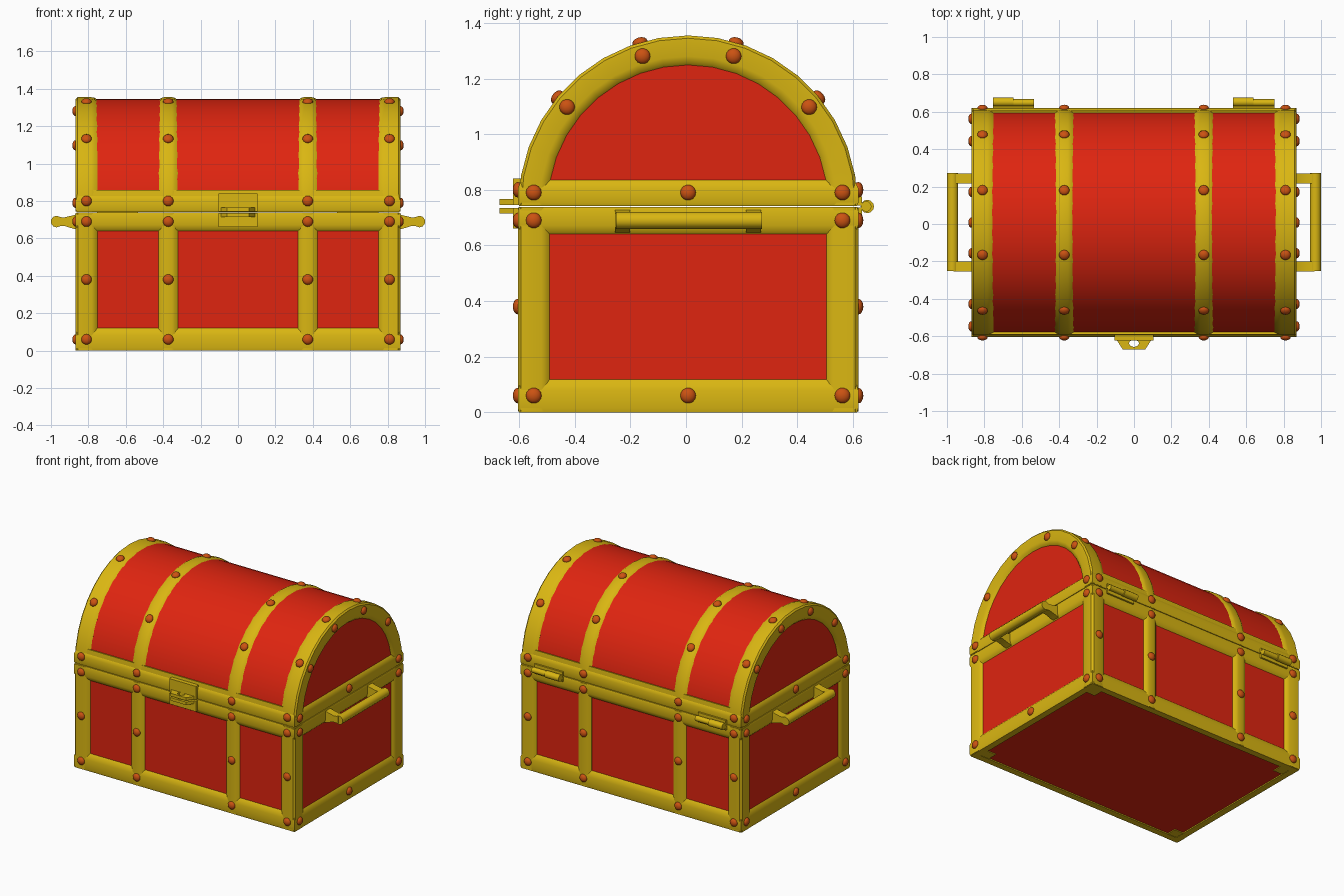
import bpy, bmesh, math
from mathutils import Matrix, Vector

if "Cube" in bpy.data.objects:
    bpy.data.objects.remove(bpy.data.objects["Cube"])

CY, HX, HY = 0.0075, 0.868, 0.612   # centre in y, half width, half depth
SPLIT, AXIS_Z, R = 0.74, 0.745, 0.61  # lid split, arch axis height, arch radius


def material(name, rgb):
    m = bpy.data.materials.new(name)
    m.diffuse_color = (*rgb, 1)
    m.use_nodes = True
    m.node_tree.nodes["Principled BSDF"].inputs["Base Color"].default_value = m.diffuse_color
    return m


GOLD = material("gold", (0.70, 0.47, 0.006))
RED = material("red", (0.74, 0.018, 0.005))
RIVET = material("copper", (0.60, 0.085, 0.006))


def finish(name, bm, mat, angle=40):
    bmesh.ops.recalc_face_normals(bm, faces=bm.faces)
    me = bpy.data.meshes.new(name)
    bm.to_mesh(me)
    bm.free()
    me.materials.append(mat)
    for p in me.polygons:
        p.use_smooth = True
    me.set_sharp_from_angle(angle=math.radians(angle))
    ob = bpy.data.objects.new(name, me)
    bpy.context.collection.objects.link(ob)
    return ob


def loft(name, loops, mat, ring=False, angle=40):
    """Skin closed profiles in sequence; cap the ends unless it is a ring."""
    bm = bmesh.new()
    rows = [[bm.verts.new(p) for p in l] for l in loops]
    n = len(rows[0])
    for i in range(len(rows) if ring else len(rows) - 1):
        a, b = rows[i], rows[(i + 1) % len(rows)]
        for j in range(n):
            k = (j + 1) % n
            bm.faces.new((a[j], a[k], b[k], b[j]))
    if not ring:
        bm.faces.new(rows[0])
        bm.faces.new(rows[-1])
    return finish(name, bm, mat, angle)


def box(name, x, y, z, mat):
    return loft(name, [[(a, y[0], z[0]), (a, y[1], z[0]), (a, y[1], z[1]), (a, y[0], z[1])] for a in x], mat)


def frame(name, profile):
    """Mitred rectangular ring; profile is (inset, z)."""
    loft(name, [[(sx * (HX - d), CY + sy * (HY - d), z) for d, z in profile]
                for sx, sy in ((1, 1), (-1, 1), (-1, -1), (1, -1))], GOLD, ring=True)


def arch(name, profile, mat, a0=0, a1=180, steps=18):
    """Sweep an (x, radius) profile about the lid axis."""
    loops = []
    for i in range(steps + 1):
        a = math.radians(a0 + (a1 - a0) * i / steps)
        loops.append([(x, CY + r * math.cos(a), AXIS_Z + r * math.sin(a)) for x, r in profile])
    loft(name, loops, mat)


def cylinder(name, centre, axis, radius, length, sides, mat):
    bm = bmesh.new()
    rot = Vector((0, 0, 1)).rotation_difference(Vector(axis)).to_matrix().to_4x4()
    bmesh.ops.create_cone(bm, cap_ends=True, segments=sides, radius1=radius, radius2=radius,
                          depth=length, matrix=Matrix.Translation(centre) @ rot)
    return finish(name, bm, mat, 50)


# Red body and lid
box("body", (-0.85, 0.85), (CY - 0.592, CY + 0.592), (0.008, SPLIT - 0.002), RED)
lid = [(CY + 0.596 * math.cos(math.pi * i / 32), AXIS_Z + 0.6 * math.sin(math.pi * i / 32)) for i in range(33)]
loft("lid", [[(x, y, z) for y, z in lid] for x in (-0.85, 0.85)], RED)

# Horizontal gold frames
rim = [(0.05, 0), (0.004, 0), (0, 0.015), (0, 0.08), (0.008, 0.105), (0.02, 0.12), (0.05, 0.12)]
frame("bottom_frame", rim)
frame("body_top_frame", [(d, SPLIT - 0.002 - z * 0.83) for d, z in rim])
frame("lid_frame", [(d, SPLIT + 0.002 + z * 0.79) for d, z in rim])
edge = [(-0.86, 0.57), (-0.86, R - 0.002), (0.86, R - 0.002), (0.86, 0.57)]
arch("lid_front_edge", edge, GOLD, 169.2, 180, 2)
arch("lid_back_edge", edge, GOLD, 0, 10.8, 2)

# Corner posts
post = [(0.12, 0.025), (0.105, 0.008), (0.085, 0), (0.012, 0), (0, 0.012),
        (0, 0.085), (0.008, 0.105), (0.025, 0.12), (0.12, 0.12)]
for sx in (-1, 1):
    for sy in (-1, 1):
        loft("corner_post", [[(sx * (HX - a), CY + sy * (HY - b), z) for a, b in post]
                             for z in (0.002, SPLIT - 0.004)], GOLD)

# Middle straps on the body and over the lid
strap = [(-0.052, 0.03), (-0.052, 0.018), (-0.035, 0.004), (-0.02, 0),
         (0.02, 0), (0.035, 0.004), (0.052, 0.018), (0.052, 0.03)]
for sx in (-1, 1):
    cx = sx * 0.373
    for sy in (-1, 1):
        loft("body_strap", [[(cx + u, CY + sy * (HY - d), z) for u, d in strap]
                            for z in (0.002, SPLIT - 0.004)], GOLD)
    arch("lid_strap", [(cx + u, R - d * 0.8) for u, d in strap], GOLD)
    # End arches wrapping the lid edge
    arch("lid_end_arch", [(sx * x, r) for x, r in (
        (0.75, 0.575), (0.75, 0.597), (0.768, 0.607), (0.785, R), (0.858, R), (HX, 0.6),
        (HX, 0.535), (0.862, 0.515), (0.848, 0.502), (0.82, 0.502), (0.82, 0.575))], GOLD)

# Rivets
rivets = bmesh.new()


def rivet(pos, normal):
    rot = Vector((0, 0, 1)).rotation_difference(Vector(normal)).to_matrix().to_4x4()
    bmesh.ops.create_uvsphere(rivets, u_segments=14, v_segments=8, radius=0.028,
                              matrix=Matrix.Translation(pos) @ rot @ Matrix.Diagonal((1, 1, 0.65, 1)))


for x in (-0.81, -0.373, 0.373, 0.81):
    for sy in (-1, 1):
        for z in (0.06, 0.38, 0.69, 0.80):
            rivet((x, CY + sy * HY, z), (0, sy, 0))
    for a in (39.5, 73.5, 106.5, 140.5):
        c, s = math.cos(math.radians(a)), math.sin(math.radians(a))
        rivet((x, CY + R * c, AXIS_Z + R * s), (0, c, s))
for sx in (-1, 1):
    for y, z in ((-0.555, 0.06), (0, 0.06), (0.555, 0.06), (-0.555, 0.69), (0.555, 0.69),
                 (-0.555, 0.79), (0, 0.79), (0.555, 0.79)):
        rivet((sx * HX, CY + y, z), (sx, 0, 0))
    for a in (39, 73, 107, 141):
        rivet((sx * HX, CY + 0.56 * math.cos(math.radians(a)),
               AXIS_Z + 0.56 * math.sin(math.radians(a))), (sx, 0, 0))
finish("rivets", rivets, RIVET, 60)

# Side handles
for sx in (-1, 1):
    cylinder("handle_bar", (sx * 0.97, CY + 0.003, 0.69), (0, 1, 0), 0.031, 0.525, 10, GOLD)
    for sy in (-1, 1):
        ya, yb = CY + sy * 0.262, CY + sy * 0.208
        loft("handle_arm", [[(sx * x, ya, z0), (sx * x, yb, z0), (sx * x, yb, z1), (sx * x, ya, z1)]
                            for x, z0, z1 in ((0.85, 0.645, 0.735), (0.875, 0.65, 0.725),
                                              (0.93, 0.667, 0.712), (0.965, 0.665, 0.715))], GOLD)

# Front hasp: two plates, each with a pierced tab
tab = [(0.105, -0.6), (0.08, -0.64), (0.06, -0.67), (0, -0.67),
       (-0.06, -0.67), (-0.08, -0.64), (-0.105, -0.6), (0, -0.6)]
hole = [(0.027 * math.cos(math.radians(a)), -0.638 + 0.02 * math.sin(math.radians(a)))
        for a in (35, 0, -45, -90, -135, 180, 145, 90)]
for name, z0, z1, p0, p1 in (("lower_hasp", 0.714, 0.735, 0.66, 0.735),
                             ("upper_hasp", 0.745, 0.766, 0.745, 0.84)):
    loft(name + "_tab", [[(*o, z0), (*o, z1), (*i, z1), (*i, z0)] for o, i in zip(tab, hole)],
         GOLD, ring=True, angle=30)
    box(name + "_plate", (-0.105, 0.105), (-0.622, -0.59), (p0, p1), GOLD)

# Back hinges
for cx in (-0.645, 0.64):
    cylinder("hinge_knuckle", (cx - 0.055, 0.652, SPLIT), (1, 0, 0), 0.024, 0.11, 12, GOLD)
    cylinder("hinge_pin", (cx + 0.055, 0.648, SPLIT), (1, 0, 0), 0.019, 0.11, 12, GOLD)
    box("hinge_upper_plate", (cx - 0.11, cx + 0.11), (0.6, 0.632), (0.744, 0.775), GOLD)
    box("hinge_lower_plate", (cx - 0.11, cx + 0.11), (0.6, 0.632), (0.705, 0.736), GOLD)
